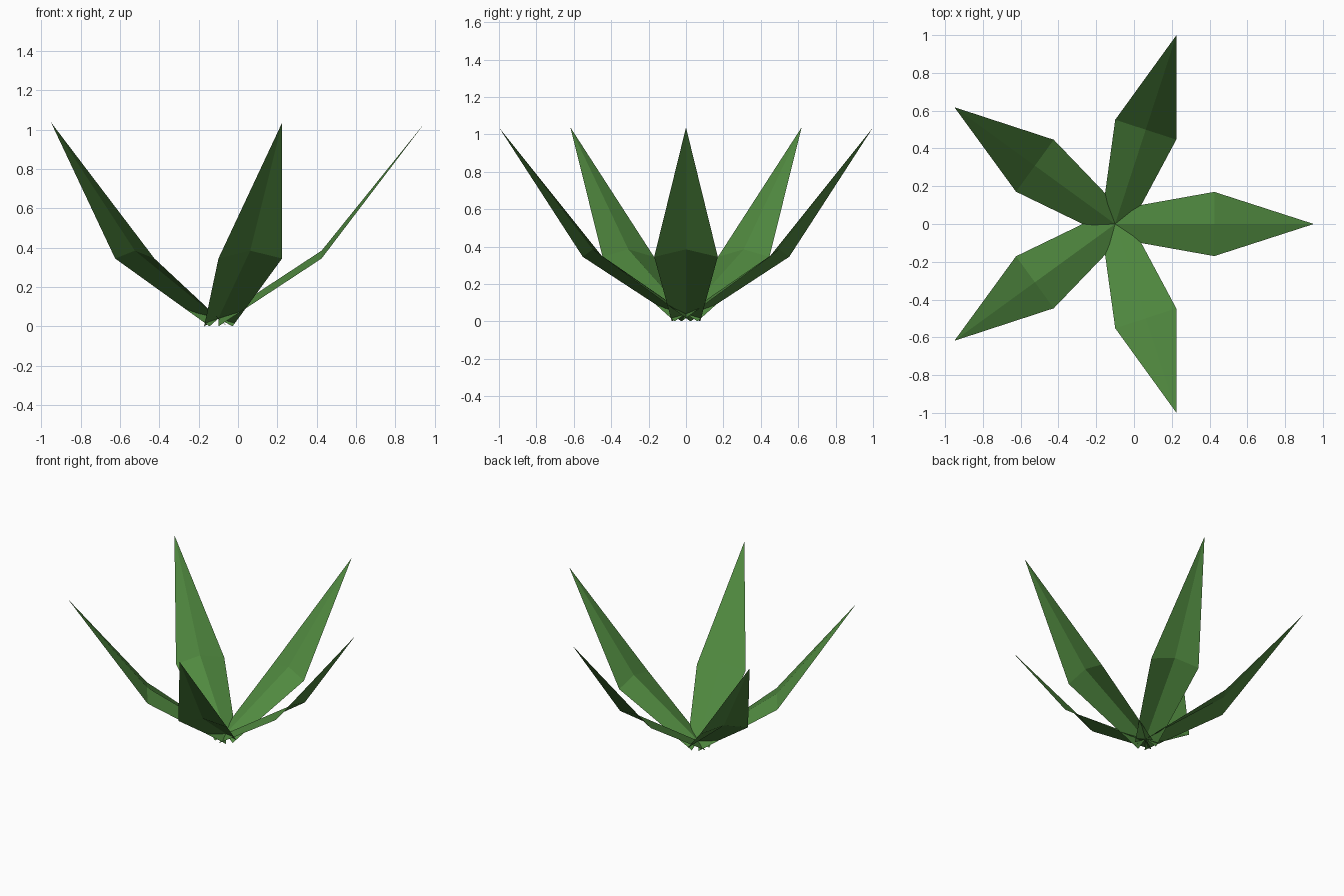
import bpy
import bmesh
import math

if "Cube" in bpy.data.objects:
    bpy.data.objects.remove(bpy.data.objects["Cube"])

COUNT = 5
CENTRE_X = -0.10

green = bpy.data.materials.new("leaf green")
green.diffuse_color = (0.08, 0.25, 0.05, 1.0)
green.use_nodes = True
green.node_tree.nodes["Principled BSDF"].inputs["Base Color"].default_value = green.diffuse_color

# Leaf cross-sections: radius, half width, edge height, ridge height
SECTIONS = [(0.0, 0.076, 0.0, 0.04), (0.525, 0.17, 0.345, 0.385)]
TIP = (1.0515, 0.0, 1.037)


def make_leaf(name, angle):
    bm = bmesh.new()
    rows = []
    for r, w, edge_z, ridge_z in SECTIONS:
        rows.append([bm.verts.new(p) for p in
                     ((r, -w, edge_z), (r, 0, ridge_z), (r, w, edge_z))])
    tip = bm.verts.new(TIP)
    base, middle = rows
    # Folded lower half and pointed upper half, one face each side of the ridge
    for i in range(2):
        bm.faces.new((base[i], middle[i], middle[i + 1], base[i + 1]))
        bm.faces.new((middle[i], tip, middle[i + 1]))
    bmesh.ops.recalc_face_normals(bm, faces=bm.faces)
    if sum(f.normal.z for f in bm.faces) < 0:
        bmesh.ops.reverse_faces(bm, faces=bm.faces)
    mesh = bpy.data.meshes.new(name)
    bm.to_mesh(mesh)
    bm.free()
    mesh.materials.append(green)
    leaf = bpy.data.objects.new(name, mesh)
    leaf.location.x = CENTRE_X
    leaf.rotation_euler.z = angle
    bpy.context.collection.objects.link(leaf)


# Ring of leaves sharing one root point
for n in range(COUNT):
    make_leaf(f"leaf_{n + 1}", n * math.tau / COUNT)
